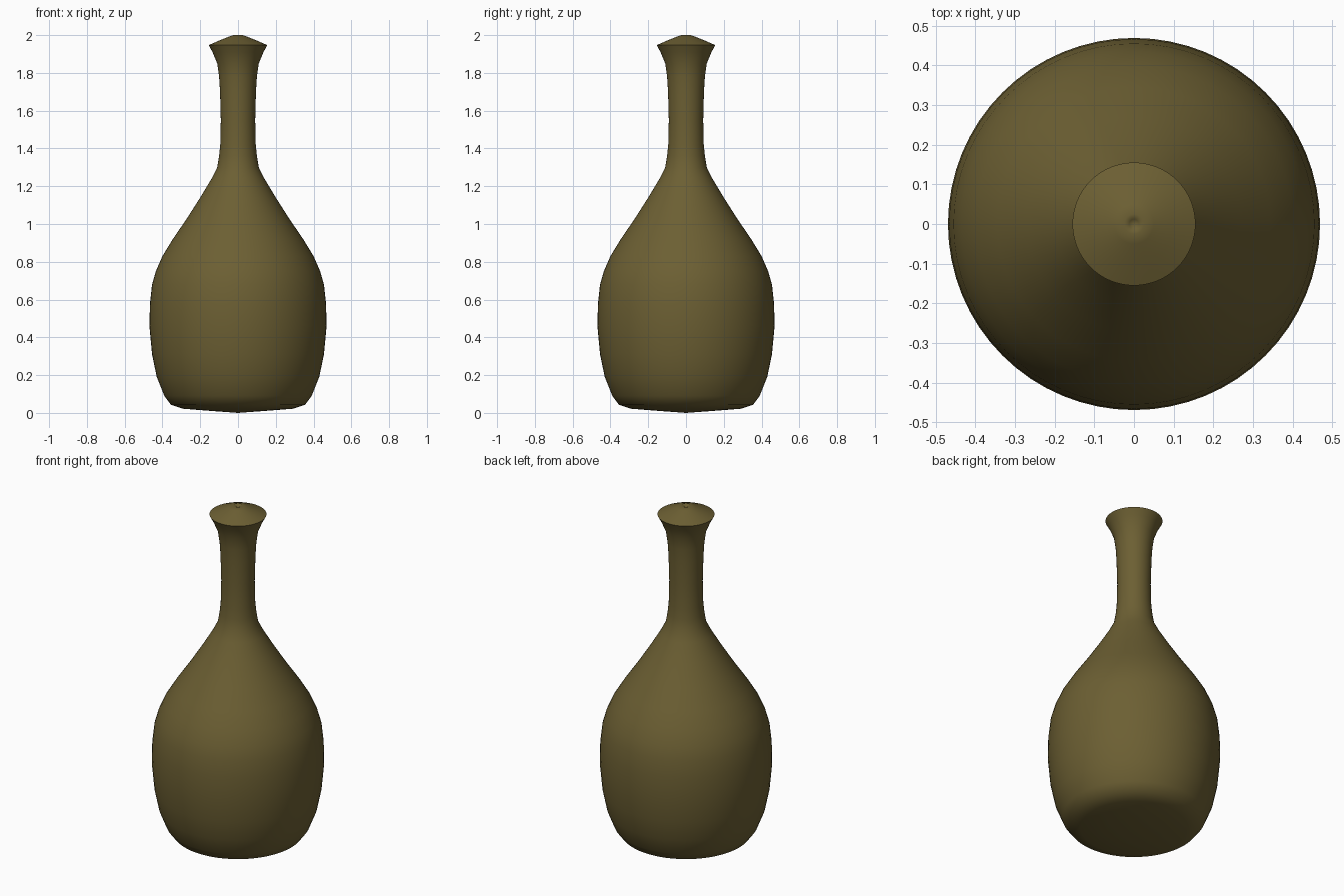
import bpy, bmesh, math

if "Cube" in bpy.data.objects:
    bpy.data.objects.remove(bpy.data.objects["Cube"])

SIDES = 64

# Bottle silhouette as (radius, height), from base centre to dimpled top centre
PROFILE = [
    (0, 0.0), (0.15, 0.011), (0.29, 0.022), (0.355, 0.043), (0.39, 0.09), (0.43, 0.19),
    (0.455, 0.31), (0.469, 0.46), (0.466, 0.58), (0.455, 0.68), (0.435, 0.75),
    (0.40, 0.83), (0.345, 0.92), (0.27, 1.03), (0.20, 1.14), (0.14, 1.24),
    (0.11, 1.30), (0.10, 1.36), (0.094, 1.42), (0.091, 1.55), (0.095, 1.70),
    (0.10, 1.78), (0.11, 1.85), (0.135, 1.91), (0.155, 1.947),
    (0.10, 1.971), (0.05, 1.991), (0.025, 2.0), (0.012, 1.996), (0, 1.985),
]


def lathe(name, profile, color):
    bm = bmesh.new()
    verts = [bm.verts.new((r, 0, z)) for r, z in profile]
    edges = [bm.edges.new(pair) for pair in zip(verts, verts[1:])]
    bmesh.ops.spin(bm, geom=verts + edges, cent=(0, 0, 0), axis=(0, 0, 1),
                   angle=math.tau, steps=SIDES, use_merge=False)
    bmesh.ops.remove_doubles(bm, verts=bm.verts, dist=0.0003)
    bmesh.ops.recalc_face_normals(bm, faces=bm.faces)
    mesh = bpy.data.meshes.new(name)
    bm.to_mesh(mesh)
    bm.free()
    obj = bpy.data.objects.new(name, mesh)
    bpy.context.collection.objects.link(obj)
    mat = bpy.data.materials.new(name + "_glaze")
    mat.diffuse_color = color
    mat.use_nodes = True
    mat.node_tree.nodes["Principled BSDF"].inputs["Base Color"].default_value = mat.diffuse_color
    mesh.materials.append(mat)
    return obj


# Smooth bottle with a crisp lip edge
bottle = lathe("bottle", PROFILE, (0.15, 0.115, 0.033, 1))
bpy.context.view_layer.objects.active = bottle
bottle.select_set(True)
bpy.ops.object.shade_smooth_by_angle(angle=math.radians(60))
